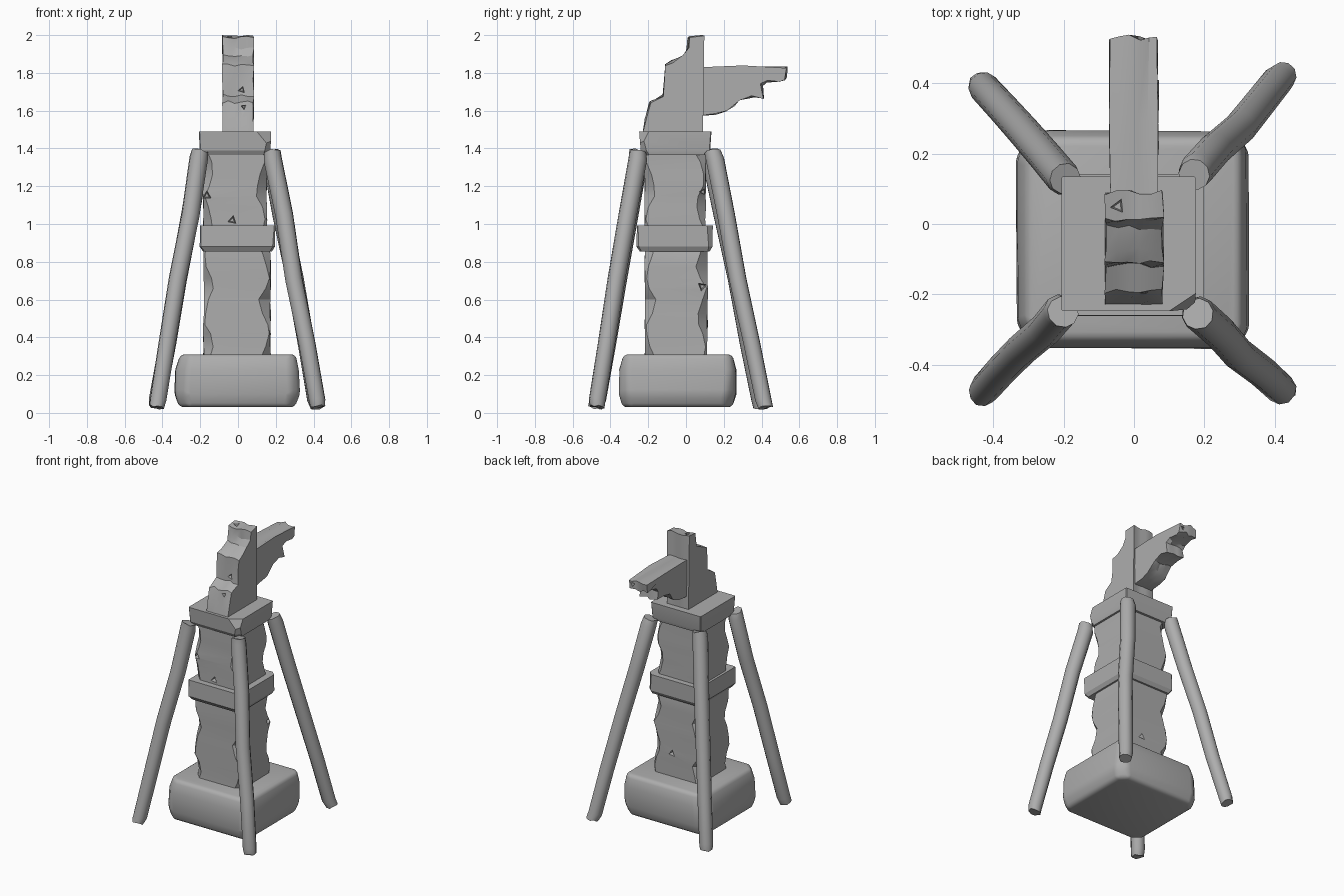
import bpy, bmesh, math, random
from mathutils import Vector

random.seed(7)
if "Cube" in bpy.data.objects:
    bpy.data.objects.remove(bpy.data.objects["Cube"])

stone = bpy.data.materials.new("weathered grey")
stone.use_nodes = True
GREY = (0.42, 0.42, 0.42, 1)
stone.diffuse_color = GREY
stone.node_tree.nodes["Principled BSDF"].inputs["Base Color"].default_value = GREY


def jitter(a):
    return random.uniform(-a, a)


def activate(ob):
    bpy.ops.object.select_all(action="DESELECT")
    ob.select_set(True)
    bpy.context.view_layer.objects.active = ob


def apply(ob, kind, **settings):
    mod = ob.modifiers.new(kind.title(), kind)
    for key, value in settings.items():
        setattr(mod, key, value)
    activate(ob)
    bpy.ops.object.modifier_apply(modifier=mod.name)


def smooth(ob, angle=30):
    activate(ob)
    bpy.ops.object.shade_smooth_by_angle(angle=math.radians(angle))


def loft(name, rings):
    """Skin a closed solid through rings that share a point count."""
    bm = bmesh.new()
    loops = [[bm.verts.new(p) for p in ring] for ring in rings]
    n = len(loops[0])
    for a, b in zip(loops, loops[1:]):
        for i in range(n):
            j = (i + 1) % n
            bm.faces.new((a[i], a[j], b[j], b[i]))
    bm.faces.new(loops[0])
    bm.faces.new(loops[-1])
    bmesh.ops.recalc_face_normals(bm, faces=bm.faces)
    mesh = bpy.data.meshes.new(name)
    bm.to_mesh(mesh)
    bm.free()
    mesh.materials.append(stone)
    ob = bpy.data.objects.new(name, mesh)
    bpy.context.collection.objects.link(ob)
    return ob


def ring(x0, x1, y0, y1, z, chips, rough=0.0):
    """Rectangle with a separate chamfer at each corner."""
    a, b, c, d = chips
    pts = [(x0 + a, y0), (x1 - b, y0), (x1, y0 + b), (x1, y1 - c),
           (x1 - c, y1), (x0 + d, y1), (x0, y1 - d), (x0, y0 + a)]
    return [(x + jitter(rough), y + jitter(rough), z) for x, y in pts]


def chip(ob, at, normal, radius, depth=0.05, spin=0.0):
    """Knock a tapered three-sided chip out of a surface."""
    bpy.ops.mesh.primitive_cone_add(vertices=3, radius1=radius, radius2=radius * 0.4,
                                    depth=depth * 2, location=at)
    cutter = bpy.context.object
    cutter.data.materials.append(stone)
    cutter.hide_render = True
    turn = Vector(normal).to_track_quat("-Z", "Y")
    cutter.rotation_euler = (turn @ Vector((0, 0, 1)).rotation_difference(
        Vector((0, 0, 1)))).to_euler()
    cutter.rotation_euler.rotate_axis("Z", spin)
    bpy.context.view_layer.update()
    apply(ob, "BOOLEAN", operation="DIFFERENCE", object=cutter, solver="EXACT")
    bpy.data.objects.remove(cutter)


# Rounded foundation block
base = loft("base_block", [
    ring(-0.31, 0.30, -0.335, 0.245, 0.03, (0.05, 0.04, 0.05, 0.05)),
    ring(-0.335, 0.325, -0.355, 0.265, 0.10, (0.06, 0.05, 0.05, 0.07), 0.004),
    ring(-0.33, 0.32, -0.35, 0.265, 0.23, (0.06, 0.04, 0.04, 0.07), 0.004),
    ring(-0.305, 0.305, -0.33, 0.245, 0.31, (0.05, 0.03, 0.03, 0.06))])
apply(base, "BEVEL", width=0.025, segments=3, limit_method="ANGLE",
      angle_limit=math.radians(20))
smooth(base, 35)

# Square column with worn, scalloped corners
levels = 19
rings = []
for i in range(levels):
    z = 0.29 + 1.1 * i / (levels - 1)
    right, back = (0.172, 0.114) if z < 0.9 else (0.152, 0.104)
    wear = [max(0.008, 0.03 + 0.026 * math.sin(i * 1.25 + k * 1.9) + jitter(0.01))
            for k in range(4)]
    rings.append(ring(-0.182, right, -0.218, back, z + jitter(0.008), wear, 0.003))
column = loft("column", rings)
for at, normal, radius, spin in [
        ((-0.03, -0.218, 1.02), (0, -1, 0), 0.035, 0.2),
        ((-0.165, -0.21, 1.15), (0, -1, 0), 0.035, 2.1),
        ((0.17, 0.085, 0.67), (1, 0, 0), 0.035, 1.2),
        ((0.152, 0.09, 1.17), (1, 0, 0), 0.03, 0.5),
        ((0.03, 0.112, 0.47), (0, 1, 0), 0.035, 0.1)]:
    chip(column, at, normal, radius, 0.05, spin)
smooth(column, 28)

# Band around the middle and cap on top
band = loft("middle_band", [
    ring(-0.185, 0.18, -0.245, 0.125, 0.855, (0.008, 0.01, 0.01, 0.008)),
    ring(-0.203, 0.195, -0.262, 0.14, 0.88, (0.006, 0.012, 0.02, 0.008)),
    ring(-0.2, 0.198, -0.26, 0.142, 0.992, (0.005, 0.006, 0.03, 0.01))])
cap = loft("top_cap", [
    ring(-0.198, 0.165, -0.225, 0.12, 1.365, (0.006, 0.03, 0.006, 0.006)),
    ring(-0.203, 0.172, -0.24, 0.128, 1.39, (0.005, 0.03, 0.005, 0.005)),
    ring(-0.207, 0.176, -0.248, 0.135, 1.49, (0.004, 0.012, 0.004, 0.004))])
bm = bmesh.new()
bm.from_mesh(cap.data)
cut = bmesh.ops.bisect_plane(bm, geom=bm.verts[:] + bm.edges[:] + bm.faces[:],
                             plane_co=(0.1, -0.248, 1.49),
                             plane_no=Vector((0.5, -0.75, 0.35)), clear_outer=True)
bmesh.ops.holes_fill(bm, edges=[e for e in bm.edges if e.is_boundary])
bmesh.ops.recalc_face_normals(bm, faces=bm.faces)
bm.to_mesh(cap.data)
bm.free()
for part in (band, cap):
    smooth(part, 15)


def carved_slab(name, profile, x0, x1, slices, rough, straight):
    """Extrude a side profile across x, wearing each slice differently."""
    rings = []
    for s in range(slices + 1):
        x = x0 + (x1 - x0) * s / slices
        rings.append([(x, y, z) if (y, z) in straight else
                      (x + jitter(0.004), y + jitter(rough), z + jitter(rough))
                      for y, z in profile])
    ob = loft(name, rings)
    return ob


# Stepped broken crest standing on the cap
foot = [(0.09, 1.48), (-0.23, 1.48)]
crest = carved_slab("crest", foot + [
    (-0.215, 1.56), (-0.19, 1.645), (-0.12, 1.68), (-0.113, 1.76), (-0.105, 1.84),
    (-0.075, 1.86), (-0.01, 1.895), (0.01, 1.93), (0.012, 1.99), (0.09, 1.993)],
    -0.082, 0.082, 5, 0.008, foot)
chip(crest, (-0.045, 0.05, 2.0), (0, 0, 1), 0.035, 0.035, 0.4)
chip(crest, (0.03, -0.2, 1.62), (0, -1, 0), 0.022, 0.04, 0.9)
chip(crest, (0.02, -0.115, 1.71), (0, -1, 0), 0.03, 0.03, 0.3)
smooth(crest, 28)

# Splintered arm reaching backwards
root = [(0.08, 1.575), (0.08, 1.83)]
arm = carved_slab("back_arm", root + [
    (0.30, 1.832), (0.53, 1.828), (0.528, 1.768), (0.49, 1.76), (0.425, 1.752),
    (0.40, 1.735), (0.41, 1.67), (0.35, 1.672), (0.28, 1.662), (0.25, 1.625),
    (0.21, 1.605), (0.16, 1.585)], -0.067, 0.068, 5, 0.009, root)
chip(arm, (0.04, 0.53, 1.80), (0, 1, 0), 0.025, 0.03, 1.0)
smooth(arm, 28)

# Four leaning timber props
props = {"front_right_prop": ((-0.20, -0.245), (-0.43, -0.475)),
         "front_left_prop": ((0.178, -0.25), (0.425, -0.475)),
         "back_right_prop": ((-0.20, 0.125), (-0.43, 0.40)),
         "back_left_prop": ((0.172, 0.14), (0.42, 0.42))}
for name, (top, foot_xy) in props.items():
    head, toe = Vector((*top, 1.385)), Vector((*foot_xy, 0.03))
    turn = (head - toe).to_track_quat("Z", "Y")
    rings = []
    for t in (0, 0.03, 0.25, 0.5, 0.75, 0.97, 1):
        worn = 0.9 if t in (0, 1) else 1.0
        radius = (0.044 + 0.006 * t) * worn
        centre = toe.lerp(head, t) + Vector((jitter(0.006), jitter(0.006), 0))
        rings.append([centre + turn @ Vector((radius * math.cos(a), radius * math.sin(a),
                                              jitter(0.006)))
                      for a in [math.tau * k / 10 for k in range(10)]])
    smooth(loft(name, rings), 40)
